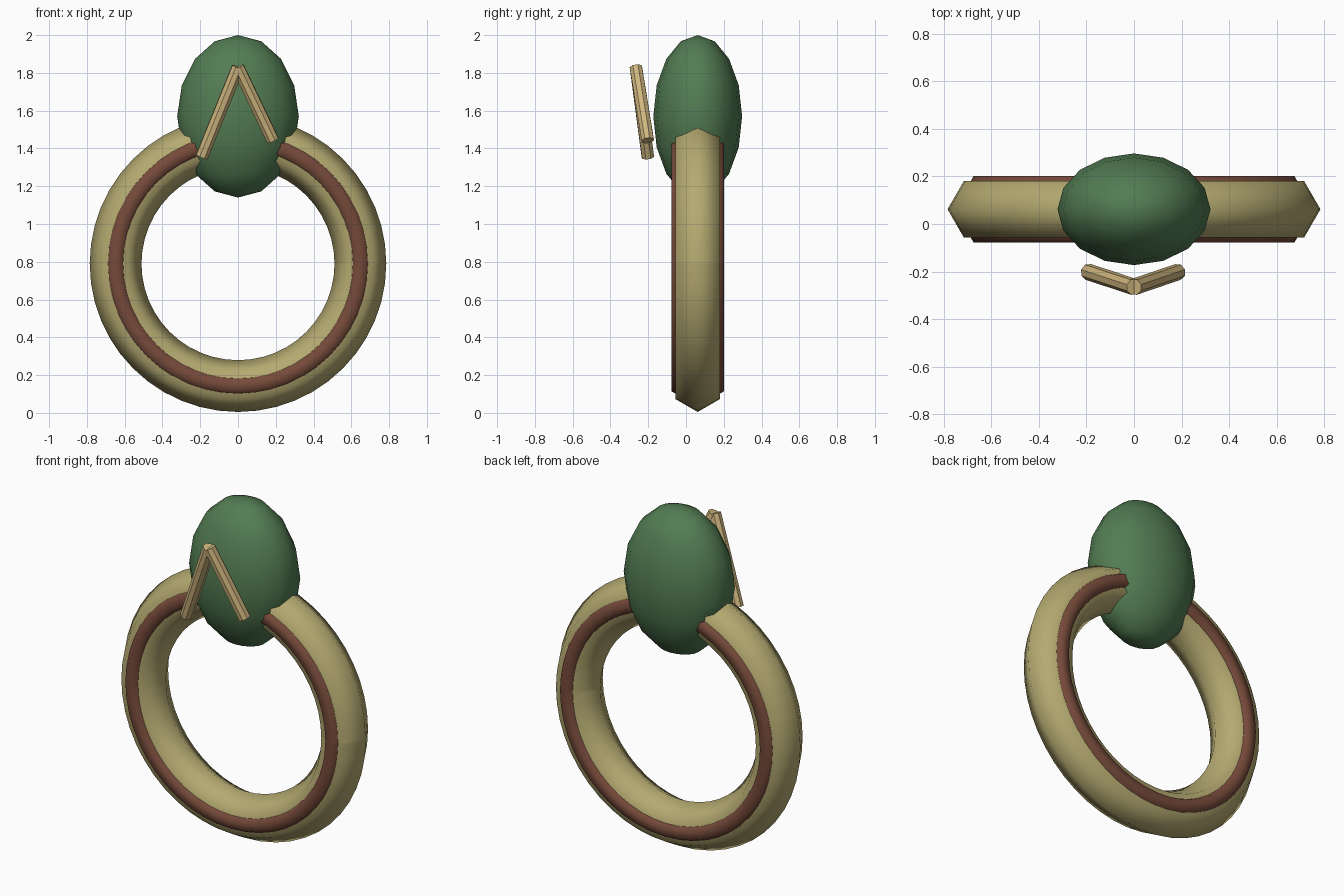
import bpy, bmesh, math
from mathutils import Vector, Matrix

cube = bpy.data.objects.get("Cube")
if cube:
    bpy.data.objects.remove(cube, do_unlink=True)

MID_Y = 0.062
RING_CENTRE = Vector((0, MID_Y, 0.79))
RING_RADIUS = 0.648


def material(name, rgb):
    mat = bpy.data.materials.new(name)
    mat.use_nodes = True
    mat.diffuse_color = (*rgb, 1)
    mat.node_tree.nodes["Principled BSDF"].inputs["Base Color"].default_value = (*rgb, 1)
    return mat


BEIGE = material("beige", (0.46, 0.4, 0.165))
RED_BROWN = material("red brown", (0.18, 0.068, 0.042))
GREEN = material("green", (0.085, 0.2, 0.085))
TAN = material("tan", (0.63, 0.47, 0.21))


def finish(name, bm, mat, smooth):
    bmesh.ops.recalc_face_normals(bm, faces=bm.faces)
    for face in bm.faces:
        face.smooth = smooth
    mesh = bpy.data.meshes.new(name)
    bm.to_mesh(mesh)
    bm.free()
    mesh.materials.append(mat)
    obj = bpy.data.objects.new(name, mesh)
    bpy.context.collection.objects.link(obj)
    return obj


def hoop(name, tube_radius, y, mat):
    """Hexagonal tube swept round the y axis, with an open seam on the left side."""
    bm = bmesh.new()
    verts = []
    for i in range(6):
        a = math.radians(60 * i)
        verts.append(bm.verts.new((RING_RADIUS + tube_radius * math.cos(a),
                                   y + tube_radius * math.sin(a), RING_CENTRE.z)))
    edges = [bm.edges.new((verts[i], verts[(i + 1) % 6])) for i in range(6)]
    bmesh.ops.spin(bm, geom=verts + edges, cent=RING_CENTRE, axis=(0, 1, 0),
                   angle=2 * math.pi, steps=48, use_merge=False)
    return finish(name, bm, mat, True)


def stick(name, start, end, radius):
    start, end = Vector(start), Vector(end)
    along = end - start
    turn = along.to_track_quat('Z', 'Y').to_matrix().to_4x4()
    bm = bmesh.new()
    bmesh.ops.create_cone(bm, cap_ends=True, segments=8, radius1=radius, radius2=radius,
                          depth=along.length,
                          matrix=Matrix.Translation((start + end) / 2) @ turn)
    return finish(name, bm, mat=TAN, smooth=False)


# Ring body and its front and back bands
hoop("ring", 0.137, MID_Y, BEIGE)
hoop("front_band", 0.055, MID_Y - 0.092, RED_BROWN)
hoop("back_band", 0.055, MID_Y + 0.092, RED_BROWN)

# Egg-shaped stone on top
bm = bmesh.new()
bmesh.ops.create_uvsphere(bm, u_segments=16, v_segments=8, radius=1,
                          matrix=Matrix.Translation((0, MID_Y, 1.57))
                          @ Matrix.Diagonal((0.322, 0.235, 0.43, 1)))
finish("stone", bm, GREEN, True)

# Two sticks meeting in a point, the right one longer
apex = (0, -0.265, 1.83)
stick("right_stick", apex, (-0.192, -0.202, 1.355), 0.035)
stick("left_stick", apex, (0.185, -0.202, 1.442), 0.035)
